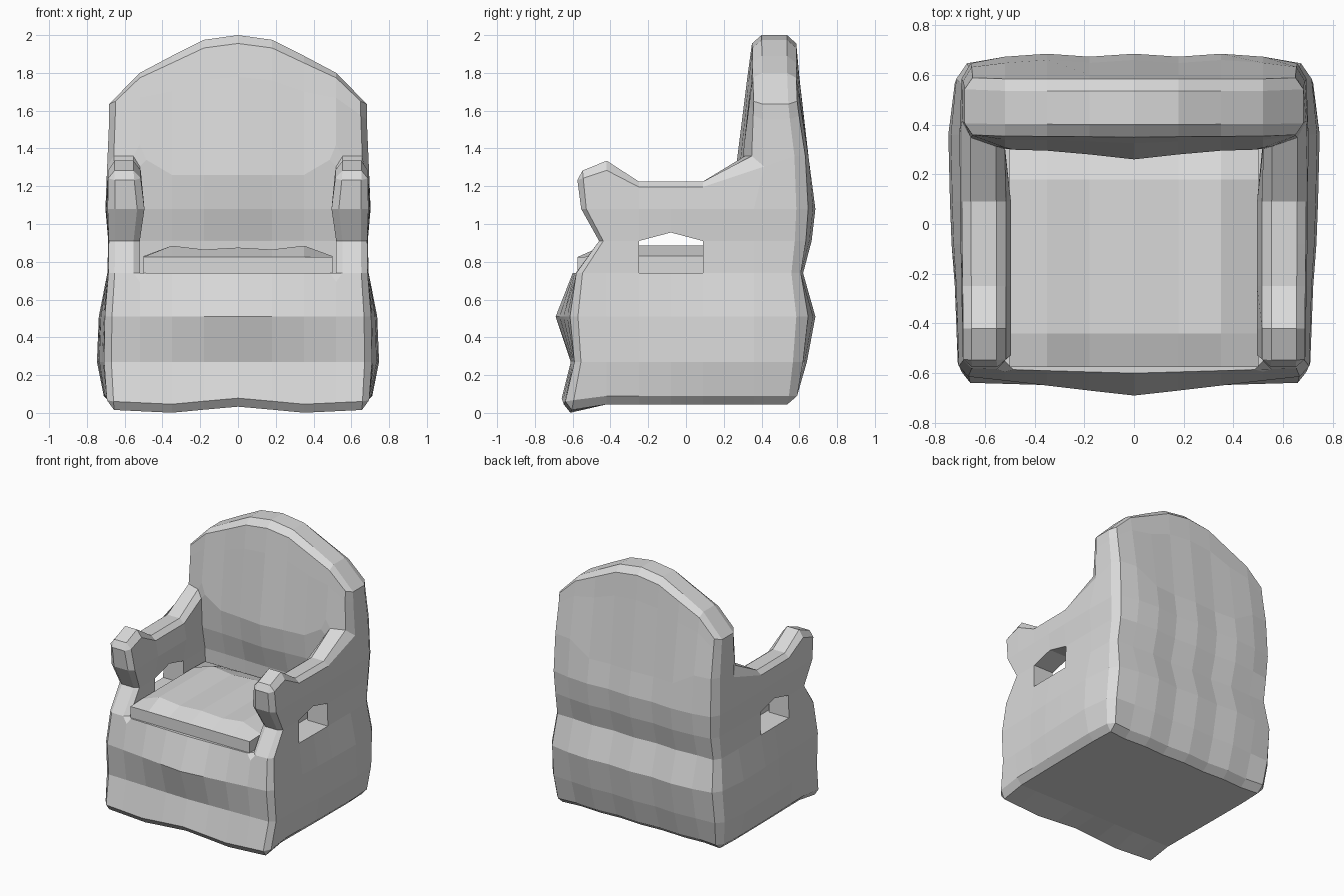
import bpy, bmesh, math
from mathutils import Vector

if "Cube" in bpy.data.objects:
    bpy.data.objects.remove(bpy.data.objects["Cube"])

grey = bpy.data.materials.new("light grey")
grey.diffuse_color = (0.7, 0.7, 0.7, 1)
grey.use_nodes = True
grey.node_tree.nodes["Principled BSDF"].inputs["Base Color"].default_value = grey.diffuse_color


def finish(bm, name):
    bmesh.ops.recalc_face_normals(bm, faces=bm.faces)
    mesh = bpy.data.meshes.new(name)
    bm.to_mesh(mesh)
    bm.free()
    mesh.materials.append(grey)
    obj = bpy.data.objects.new(name, mesh)
    bpy.context.collection.objects.link(obj)
    return obj


# Chair body: hull of a block layout, chamfered, then shaped row by row
XS = [-.70, -.52, -.35, -.18, 0, .18, .35, .52, .70]
YS = [-.60, -.42, -.25, -.08, .09, .36, .60]
HALF = [.02, .065, .055, .01, .005, .02, .01, 0, 0]           # side bulge per level
SWELL = [.4, .5, .6, .8, .9, 1, .5]                           # side bulge per row
FRONT = [-.65, -.59, -.61, -.58, -.46, -.555, -.58, -.58, -.58]
BELLY = [.02, .02, .08, .02, 0, 0, 0, 0, 0]                   # extra depth at centre front
REAR = [.575, .64, .685, .62, .665, .685, .66, .60, .58]
BACKREST = [.36, .36, .36, .35, .34, .285, .26, .325, .355]
LEVEL = [.03, .27, .51, .74, .91, 1.08]
ARM_TOP = [1.27, 1.335, 1.225, 1.225, 1.225, 1.36, 1.36]
ARCH = [2.0, 1.975, 1.89, 1.80, 1.635]                        # from centre outward
HEM = [.03, .01, -.01, 0, .01]                                # wavy front bottom edge


def filled(i, j, k):
    if not (0 <= i < 8 and 0 <= j < 6 and 0 <= k < 8):
        return False
    if k < 3 or j == 5:
        return True                                           # base and back
    if i in (0, 7) and k < 6:
        return not (k == 3 and j in (2, 3))                   # arms with a window
    return False


def shape(i, j, k):
    x, y = XS[i], YS[j]
    a = abs(i - 4)
    sign = 1 if i > 4 else -1
    # height
    if k == 0:
        z = HEM[a] if j == 0 else .045
    elif k < 6:
        z = LEVEL[k]
        if k == 4 and j == 3 and a >= 3:
            z = .955
    else:
        low = ARM_TOP[j] if a >= 3 else 1.26
        z = low + (ARCH[a] - low) * (0, .7, 1)[k - 6]
    # width
    if a == 4:
        x = sign * (.682 + HALF[k] * SWELL[j])
    elif a == 3 and k == 5 and j < 5:
        x = sign * .495
    # depth
    if j == 0:
        y = FRONT[k] - BELLY[k] * (1 - a / 4)
    elif j == 1 and k == 4:
        y = -.35
    elif j == 5:
        y = .36 + (BACKREST[k] - .36) * [1, .8, .65, .6, 0][a]
    elif j == 6:
        y = REAR[k] if a < 4 else .595 + (REAR[k] - .595) * .5
        if a in (1, 3):
            y -= .012 * (k < 7)
    return Vector((x, y, z))


def warp(co):
    """Blend the shaped block corners around a point given in block units."""
    base = [min(max(math.floor(c + 1e-4), 0), n) for c, n in zip(co, (7, 5, 7))]
    frac = [c - b for c, b in zip(co, base)]
    out = Vector((0, 0, 0))
    for n in range(8):
        bits = (n & 1, n >> 1 & 1, n >> 2 & 1)
        w = math.prod(f if b else 1 - f for f, b in zip(frac, bits))
        out += w * shape(*(c + b for c, b in zip(base, bits)))
    return out


bm = bmesh.new()
verts = {}


def node(key):
    if key not in verts:
        verts[key] = bm.verts.new(key)
    return verts[key]


for i in range(8):
    for j in range(6):
        for k in range(8):
            if not filled(i, j, k):
                continue
            for axis in range(3):
                u, v = (axis + 1) % 3, (axis + 2) % 3
                for step in (-1, 1):
                    near = [i, j, k]
                    near[axis] += step
                    if filled(*near):
                        continue
                    loop = []
                    for du, dv in ((0, 0), (1, 0), (1, 1), (0, 1)):
                        p = [i, j, k]
                        p[axis] += step > 0
                        p[u] += du
                        p[v] += dv
                        loop.append(node(tuple(p)))
                    bm.faces.new(loop if step > 0 else loop[::-1])
bm.normal_update()


# Outer corners get a chamfer, except window rim, seat lip and arch shoulders
def chamfered(e):
    if not e.is_convex or e.calc_face_angle(0) < .5:
        return False
    p, q = (v.co for v in e.verts)
    window = all(2 <= c.y <= 4 and 3 <= c.z <= 4 for c in (p, q))
    lip = all(c.y == 0 and c.z == 3 for c in (p, q))
    shoulder = p.x == q.x and p.x in (0, 8) and p.z == q.z == 8
    return not (window or lip or shoulder)


rim = [e for e in bm.edges if chamfered(e)]
bmesh.ops.bevel(bm, geom=rim, offset=.2, offset_type='OFFSET', segments=1,
                profile=.5, affect='EDGES', clamp_overlap=False)
for v in bm.verts:
    v.co = warp(v.co)
finish(bm, "chair_body")

# Seat cushion: low slab with a raised, slightly lumpy top
CX = [-.50, -.35, -.18, 0, .18, .35, .50]
CY = [-.575, -.44, -.25, -.02, .18, .32]
LUMP = [.875, .865, .885, .83]
bm = bmesh.new()
grid = []
for j, y in enumerate(CY):
    row = []
    for i, x in enumerate(CX):
        z = .825 if j in (0, 5) else LUMP[abs(i - 3)]
        row.append(bm.verts.new((x, y, z)))
    grid.append(row)
for j in range(5):
    for i in range(6):
        bm.faces.new((grid[j][i], grid[j][i + 1], grid[j + 1][i + 1], grid[j + 1][i]))
border = [e for e in bm.edges if e.is_boundary]
skirt = bmesh.ops.extrude_edge_only(bm, edges=border)["geom"]
for v in skirt:
    if isinstance(v, bmesh.types.BMVert):
        v.co.z = .735
bmesh.ops.holes_fill(bm, edges=[e for e in bm.edges if e.is_boundary], sides=0)
finish(bm, "seat_cushion")
